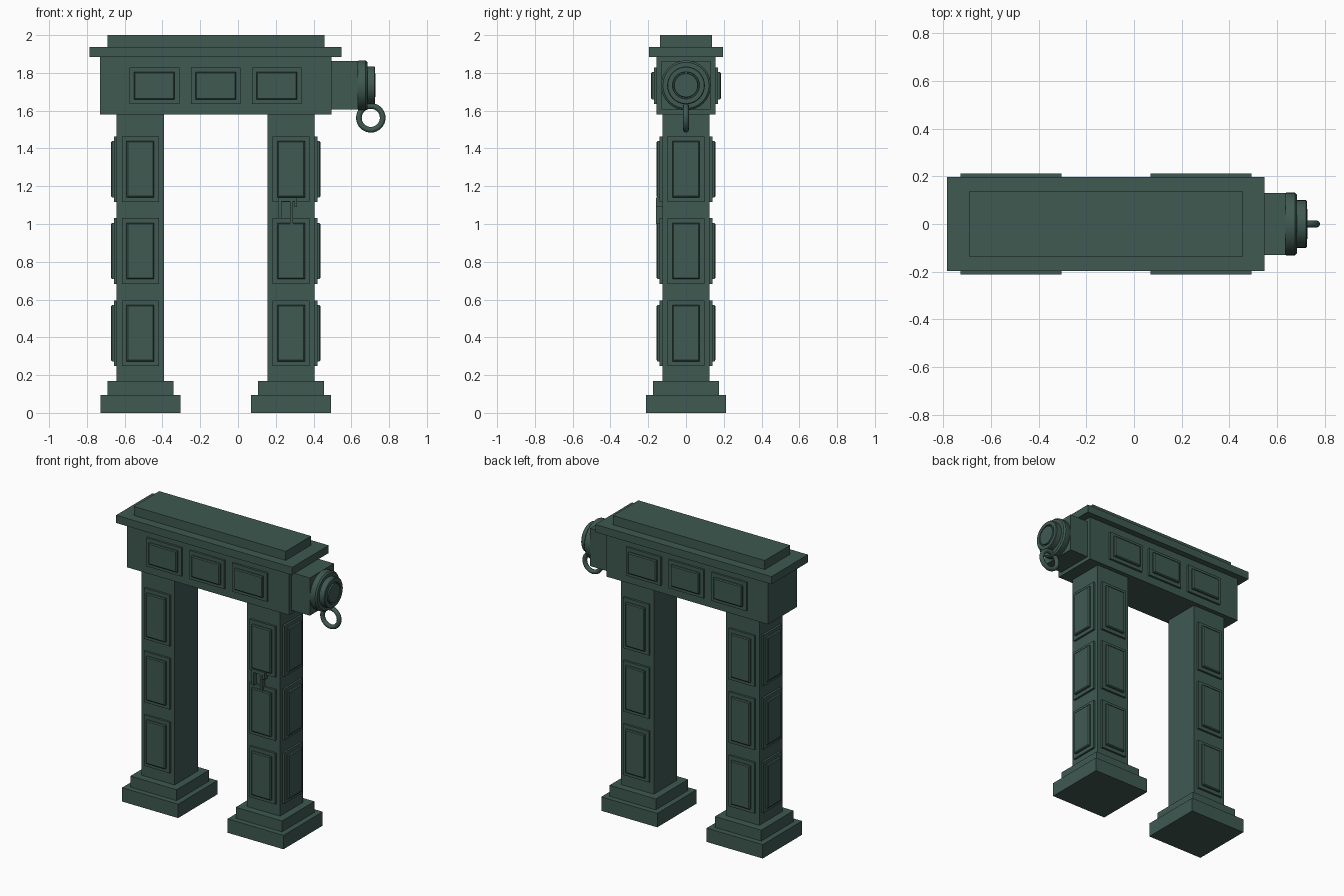
import bpy, bmesh, math
from mathutils import Vector, Matrix

if "Cube" in bpy.data.objects:
    bpy.data.objects.remove(bpy.data.objects["Cube"], do_unlink=True)

stone = bpy.data.materials.new("dark green stone")
stone.use_nodes = True
GREEN = (0.05, 0.1, 0.083, 1)
stone.diffuse_color = GREEN
stone.node_tree.nodes["Principled BSDF"].inputs["Base Color"].default_value = GREEN


def make_object(name, bm):
    bmesh.ops.recalc_face_normals(bm, faces=bm.faces)
    mesh = bpy.data.meshes.new(name)
    bm.to_mesh(mesh)
    bm.free()
    mesh.materials.append(stone)
    obj = bpy.data.objects.new(name, mesh)
    bpy.context.collection.objects.link(obj)
    return obj


def add_box(bm, x, y, z):
    """Box from (min, max) ranges."""
    size = [b - a for a, b in (x, y, z)]
    mid = [(a + b) / 2 for a, b in (x, y, z)]
    bmesh.ops.create_cube(bm, size=1, matrix=Matrix.Translation(mid) @ Matrix.Diagonal((*size, 1)))


def box(name, x, y, z):
    bm = bmesh.new()
    add_box(bm, x, y, z)
    return make_object(name, bm)


def add_panel(bm, centre, normal, width, height):
    """Stepped wall panel: low frame plate, then a raised field with sloped edges."""
    n, up = Vector(normal), Vector((0, 0, 1))
    side = up.cross(n)
    margin = 0.025
    # (inset from the frame edge, distance out from the wall)
    steps = [(0, 0), (0, 0.014), (margin, 0.014), (margin, 0.025), (margin + 0.006, 0.03)]
    loops = []
    for inset, out in steps:
        w, h = width / 2 - inset, height / 2 - inset
        loops.append([bm.verts.new(Vector(centre) + n * out + side * w * a + up * h * b)
                      for a, b in ((-1, -1), (1, -1), (1, 1), (-1, 1))])
    for low, high in zip(loops, loops[1:]):
        for i in range(4):
            j = (i + 1) % 4
            bm.faces.new((low[i], low[j], high[j], high[i]))
    bm.faces.new(loops[-1])
    bm.faces.new(loops[0][::-1])


# Pillars with stepped feet and panels on three sides
HALF = 0.125
for label, cx, outward in (("right", -0.517, -1), ("left", 0.281, 1)):
    box(label + "_foot_slab", (cx - 0.212, cx + 0.212), (-0.212, 0.212), (0, 0.095))
    box(label + "_foot_step", (cx - 0.175, cx + 0.175), (-0.175, 0.175), (0.095, 0.17))
    box(label + "_pillar", (cx - HALF, cx + HALF), (-HALF, HALF), (0.17, 1.58))
    bm = bmesh.new()
    for z in (0.422, 0.857, 1.29):
        for n in ((0, -1, 0), (0, 1, 0), (outward, 0, 0)):
            add_panel(bm, Vector((cx, 0, z)) + Vector(n) * HALF, n, 0.195, 0.348)
    make_object(label + "_pillar_panels", bm)

# Lintel, its panels and the roof slabs
box("lintel", (-0.73, 0.495), (-0.155, 0.155), (1.58, 1.885))
bm = bmesh.new()
for x in (-0.443, -0.118, 0.205):
    for s in (-1, 1):
        add_panel(bm, (x, s * 0.155, 1.732), (0, s, 0), 0.264, 0.195)
make_object("lintel_panels", bm)
box("roof_slab", (-0.785, 0.548), (-0.197, 0.197), (1.885, 1.938))
box("roof_cap", (-0.692, 0.457), (-0.137, 0.137), (1.938, 2.0))

# Beam end projecting from the lintel
box("beam_end", (0.49, 0.635), (-0.13, 0.13), (1.605, 1.863))

# Round boss, turned around the x axis
profile = [(0.63, 0), (0.63, 0.125), (0.64, 0.132), (0.676, 0.132), (0.685, 0.122),
           (0.685, 0.1), (0.722, 0.1), (0.726, 0.096), (0.726, 0.072),
           (0.718, 0.07), (0.718, 0.064), (0.729, 0.062), (0.729, 0)]
bm = bmesh.new()
verts = [bm.verts.new((x, 0, 1.734 + r)) for x, r in profile]
edges = [bm.edges.new(pair) for pair in zip(verts, verts[1:])]
bmesh.ops.spin(bm, geom=verts + edges, cent=(0, 0, 1.734), axis=(1, 0, 0),
               angle=math.tau, steps=32, use_duplicate=False)
bmesh.ops.remove_doubles(bm, verts=bm.verts, dist=0.0005)
boss = make_object("round_boss", bm)

# Hanging ring
bpy.ops.mesh.primitive_torus_add(location=(0.703, 0, 1.562), rotation=(math.pi / 2, 0, 0),
                                 major_radius=0.063, minor_radius=0.015,
                                 major_segments=32, minor_segments=12)
ring = bpy.context.object
ring.name = "hanging_ring"
ring.data.materials.append(stone)

# Small carved bracket on the front of the left pillar
bm = bmesh.new()
for x, z in (((0.215, 0.229), (1.03, 1.14)), ((0.229, 0.312), (1.118, 1.14)),
             ((0.276, 0.292), (1.0, 1.118)), ((0.298, 0.312), (1.09, 1.118))):
    add_box(bm, x, (-0.159, -0.12), z)
make_object("carved_bracket", bm)

# Smooth shading on the turned parts
bpy.ops.object.select_all(action='DESELECT')
for obj in (boss, ring):
    obj.select_set(True)
bpy.context.view_layer.objects.active = boss
bpy.ops.object.shade_smooth_by_angle(angle=math.radians(35))
